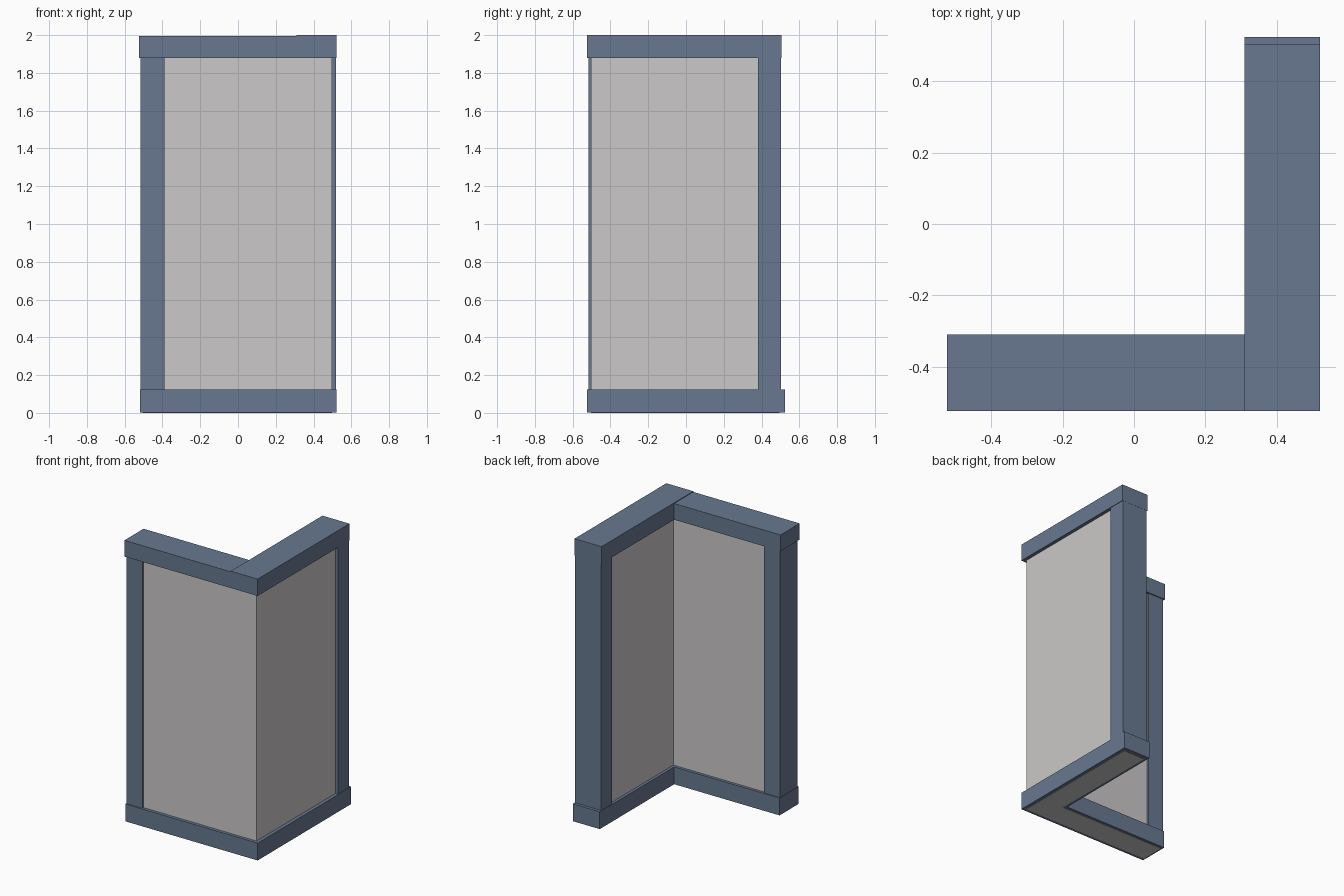
import bpy, bmesh

if "Cube" in bpy.data.objects:
    bpy.data.objects.remove(bpy.data.objects["Cube"])


def material(name, rgb):
    m = bpy.data.materials.new(name)
    m.diffuse_color = (*rgb, 1.0)
    m.use_nodes = True
    m.node_tree.nodes["Principled BSDF"].inputs["Base Color"].default_value = m.diffuse_color
    return m


BLUE = material("slate blue frame", (0.14, 0.19, 0.28))
GREY = material("warm grey panel", (0.60, 0.58, 0.58))


def prism(name, outline, z0, z1, mat):
    """Extrude a plan outline (counter-clockwise x, y points) from z0 to z1."""
    bm = bmesh.new()
    base = bm.faces.new([bm.verts.new((x, y, z0)) for x, y in outline])
    top = bmesh.ops.extrude_face_region(bm, geom=[base])["geom"]
    verts = [v for v in top if isinstance(v, bmesh.types.BMVert)]
    bmesh.ops.translate(bm, verts=verts, vec=(0, 0, z1 - z0))
    bmesh.ops.recalc_face_normals(bm, faces=bm.faces[:])
    me = bpy.data.meshes.new(name)
    bm.to_mesh(me)
    bm.free()
    me.materials.append(mat)
    ob = bpy.data.objects.new(name, me)
    bpy.context.collection.objects.link(ob)
    return ob


def rect(x0, x1, y0, y1):
    return [(x0, y0), (x1, y0), (x1, y1), (x0, y1)]


def ell(left, right, front, back, inner_x, inner_y):
    """Corner plan: one leg along the front, one along the right side."""
    return [(left, front), (right, front), (right, back),
            (inner_x, back), (inner_x, inner_y), (left, inner_y)]


# Corner wall panel, recessed inside the frame and reaching the floor
prism("wall_panel", ell(-0.505, 0.498, -0.503, 0.495, 0.33, -0.33), 0.0, 1.95, GREY)

# Bottom rail around both legs
prism("bottom_rail", ell(-0.518, 0.522, -0.525, 0.525, 0.31, -0.31), 0.002, 0.125, BLUE)

# Top rails, the side one a touch higher than the front one
prism("top_rail_front", rect(-0.525, 0.31, -0.525, -0.31), 1.88, 1.995, BLUE)
prism("top_rail_side", rect(0.31, 0.522, -0.525, 0.505), 1.88, 2.0, BLUE)

# End posts
prism("post_left", rect(-0.515, -0.39, -0.517, -0.317), 0.12, 1.885, BLUE)
prism("post_back", rect(0.314, 0.518, 0.38, 0.504), 0.12, 1.99, BLUE)
